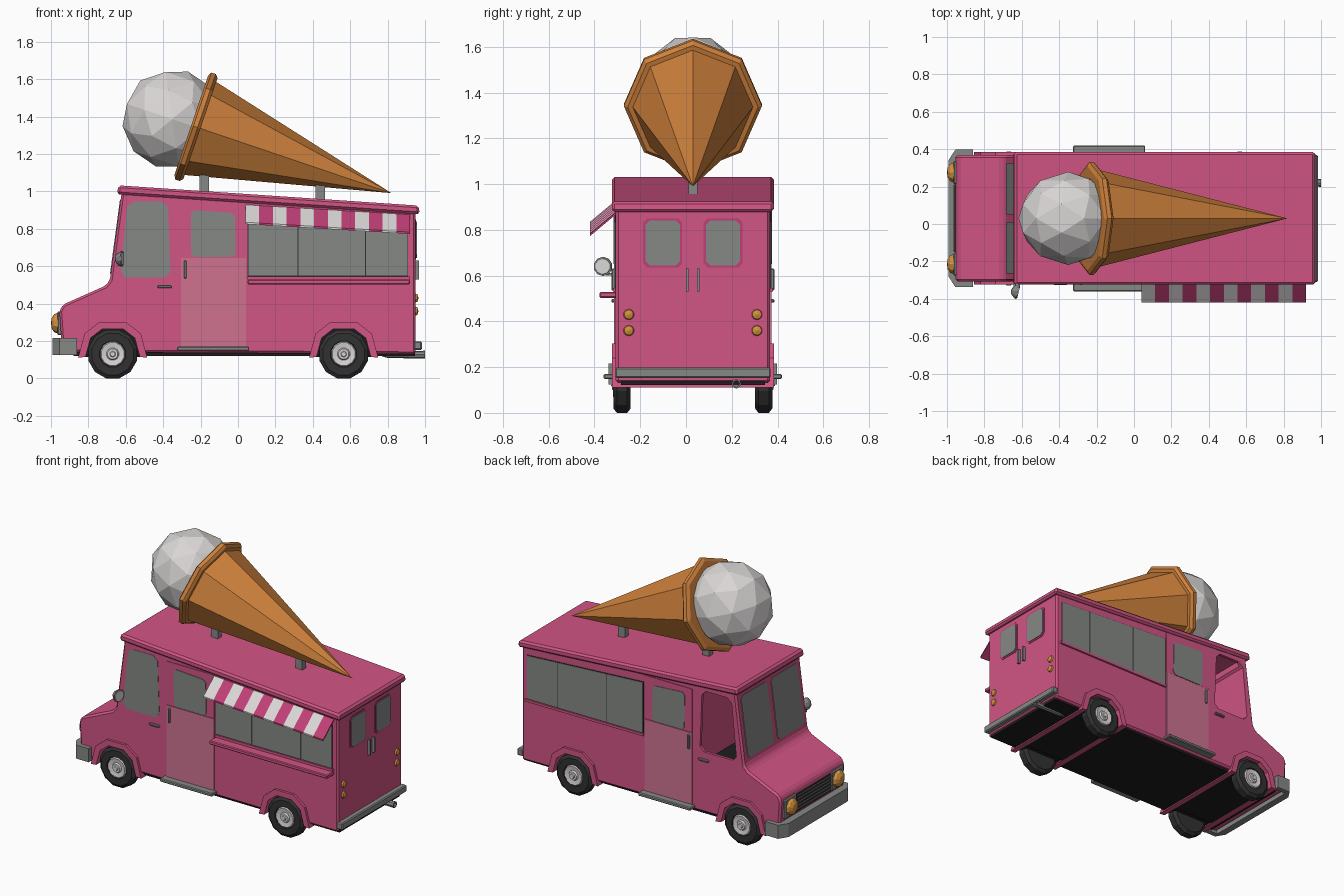
import bpy, bmesh, math
from mathutils import Vector

if "Cube" in bpy.data.objects:
    bpy.data.objects.remove(bpy.data.objects["Cube"])

YC, W = 0.03, 0.338          # centre line and half width of the body


def mat(name, r, g, b):
    m = bpy.data.materials.new(name)
    m.diffuse_color = (r, g, b, 1)
    m.use_nodes = True
    m.node_tree.nodes["Principled BSDF"].inputs["Base Color"].default_value = m.diffuse_color
    return m


PINK = mat("pink paint", 0.64, 0.09, 0.23)
LIGHT = mat("light pink door", 0.62, 0.17, 0.28)
ROSE = mat("rose stripe", 0.52, 0.05, 0.18)
WHITE = mat("off white", 0.70, 0.67, 0.67)
CONE = mat("wafer orange", 0.62, 0.22, 0.045)
AMBER = mat("amber lamp", 0.66, 0.28, 0.05)
GREY = mat("glass and metal grey", 0.24, 0.25, 0.24)
BLACK = mat("black", 0.012, 0.012, 0.012)
TYRE = mat("tyre rubber", 0.03, 0.031, 0.03)


def finish(name, bm, m):
    bmesh.ops.recalc_face_normals(bm, faces=bm.faces)
    me = bpy.data.meshes.new(name)
    bm.to_mesh(me)
    bm.free()
    me.materials.append(m)
    o = bpy.data.objects.new(name, me)
    bpy.context.collection.objects.link(o)
    return o


def prism(name, pts, axis, a, b, m, bevel=0):
    """Extrude a 2D outline along an axis from a to b."""
    put = {"x": lambda p, t: (t, p[0], p[1]), "y": lambda p, t: (p[0], t, p[1]),
           "z": lambda p, t: (p[0], p[1], t)}[axis]
    bm = bmesh.new()
    lo = [bm.verts.new(put(p, a)) for p in pts]
    hi = [bm.verts.new(put(p, b)) for p in pts]
    bm.faces.new(lo)
    bm.faces.new(hi)
    n = len(pts)
    for i in range(n):
        bm.faces.new((lo[i], lo[(i + 1) % n], hi[(i + 1) % n], hi[i]))
    if bevel:
        bmesh.ops.recalc_face_normals(bm, faces=bm.faces)
        bmesh.ops.bevel(bm, geom=bm.edges[:], offset=bevel, segments=1, affect="EDGES")
    return finish(name, bm, m)


def rect(x0, x1, z0, z1):
    return [(x0, z0), (x1, z0), (x1, z1), (x0, z1)]


def box(name, x0, x1, y0, y1, z0, z1, m, bevel=0):
    return prism(name, rect(x0, x1, y0, y1), "z", z0, z1, m, bevel)


def soft(pts, r=0.018):
    """Cut the corners of an outline."""
    out = []
    for i, p in enumerate(pts):
        p = Vector(p)
        for q in (pts[i - 1], pts[(i + 1) % len(pts)]):
            out.append(tuple(p + (Vector(q) - p).normalized() * r))
    return out


def side(name, pts, s, h0, h1, m, bevel=0):
    """Prism on one flank (s = -1 or 1) between two half widths."""
    return prism(name, pts, "y", YC + s * h0, YC + s * h1, m, bevel)


def lathe(name, profile, segs, loc, m, rot=(0, 0, 0), half=0.0):
    """Turn (distance, radius) points round the local x axis."""
    bm = bmesh.new()
    rings = []
    for a, r in profile:
        if r == 0:
            rings.append([bm.verts.new((a, 0, 0))] * segs)
        else:
            rings.append([bm.verts.new((a, r * math.sin(t), r * math.cos(t)))
                          for t in ((k + half) * math.tau / segs for k in range(segs))])
    for A, B in zip(rings, rings[1:]):
        for k in range(segs):
            j = (k + 1) % segs
            bm.faces.new(list(dict.fromkeys((A[k], A[j], B[j], B[k]))))
    o = finish(name, bm, m)
    o.location, o.rotation_euler = loc, rot
    return o


def cut(o, cutter):
    md = o.modifiers.new("cut", "BOOLEAN")
    md.operation, md.solver, md.object = "DIFFERENCE", "EXACT", cutter
    bpy.context.view_layer.objects.active = o
    bpy.ops.object.modifier_apply(modifier=md.name)
    bpy.data.objects.remove(cutter)


# body shell with hollow cab and wheel wells
body = prism("body", [(-0.94, 0.14), (-0.955, 0.36), (-0.935, 0.395), (-0.71, 0.495),
                      (-0.685, 0.525), (-0.622, 0.995), (0.95, 0.89), (0.95, 0.13)],
             "y", YC - W, YC + W, PINK, 0.012)
cab_win = soft([(-0.63, 0.54), (-0.59, 0.945), (-0.375, 0.945), (-0.36, 0.54)], 0.03)
cut(body, prism("cab_cutter", [(-0.63, 0.42), (-0.575, 0.965), (-0.33, 0.965), (-0.33, 0.42)],
                "y", YC - 0.32, YC + 0.32, PINK))
cut(body, prism("window_cutter", cab_win, "y", YC - 0.5, YC + 0.5, PINK))
box("cab_floor", -0.625, -0.332, YC - 0.318, YC + 0.318, 0.415, 0.43, BLACK)
side("cab_glass", cab_win, -1, W - 0.006, W + 0.002, GREY)


def arc(cx, r):
    return [(cx + r * math.cos(math.radians(a)), 0.13 + r * math.sin(math.radians(a)))
            for a in (-6, 36, 68, 112, 144, 186)]


# wheels, arches and wells
for end, cx in (("front", -0.67), ("rear", 0.565)):
    cut(body, prism("well_cutter", arc(cx, 0.146), "y", -1, 1, PINK))
    prism(end + "_well", arc(cx, 0.148), "y", YC - 0.24, YC + 0.24, BLACK)
    prism(end + "_arch", arc(cx, 0.186) + arc(cx, 0.146)[::-1], "y", YC - 0.354, YC + 0.354, PINK)
    for s in (-1, 1):
        at, turn = (cx, YC + s * 0.347, 0.13), (0, 0, s * math.pi / 2)
        lathe(end + "_tyre", [(-0.075, 0), (-0.075, 0.115), (-0.06, 0.1346), (-0.015, 0.1346),
                              (0, 0.115), (0, 0.072), (-0.01, 0.068), (-0.01, 0)],
              12, at, TYRE, turn, 0.5)
        lathe(end + "_hub", [(-0.012, 0.07), (0.002, 0.063), (-0.003, 0.034), (0.006, 0.028),
                             (0.006, 0.016), (0.011, 0.012), (0.011, 0)], 12, at, WHITE, turn, 0.5)
box("underside", -0.88, 0.945, YC - 0.315, YC + 0.315, 0.121, 0.145, BLACK)

# roof slab
prism("roof", [(-0.648, 0.985), (-0.638, 1.032), (0.965, 0.924), (0.972, 0.878)],
      "y", YC - 0.354, YC + 0.354, PINK, 0.012)

# windscreen panes, leaned back with the cab
for s in (-1, 1):
    pane = prism("windscreen", soft(rect(YC + s * 0.02, YC + s * 0.295, 0.56, 0.955)),
                 "x", -0.689, -0.682, GREY)
    for v in pane.data.vertices:
        v.co.x += (v.co.z - 0.525) * 0.134

# doors, side windows, steps and handles on both flanks
for s in (-1, 1):
    side("door_panel", rect(-0.305, 0.042, 0.165, 0.645), s, W - 0.01, W + 0.006, LIGHT)
    side("door_top", rect(-0.305, 0.042, 0.647, 0.935), s, W - 0.01, W + 0.004, PINK)
    side("door_glass", soft([(-0.25, 0.65), (-0.252, 0.90), (-0.017, 0.885), (-0.012, 0.65)]),
         s, W, W + 0.008, GREY)
    side("step", rect(-0.325, 0.06, 0.148, 0.17), s, W - 0.02, 0.39, GREY, 0.005)
    side("door_handle", rect(-0.29, -0.275, 0.535, 0.63), s, W, W + 0.018, GREY, 0.004)
    side("cab_handle", rect(-0.43, -0.355, 0.482, 0.497), s, W, W + 0.018, GREY, 0.004)
    side("window_backing", [(0.052, 0.545), (0.91, 0.545), (0.91, 0.838), (0.052, 0.888)],
         s, W - 0.004, W + 0.003, TYRE)
    for x0, x1 in ((0.057, 0.319), (0.324, 0.679), (0.684, 0.905)):
        side("serving_glass", [(x0, 0.55), (x1, 0.55), (x1, 0.887 - x1 * 0.058),
                               (x0, 0.887 - x0 * 0.058)], s, W, W + 0.006, GREY)
    side("window_sill", rect(0.05, 0.92, 0.53, 0.546), s, W - 0.01, W + 0.012, PINK)
side("serving_shelf", rect(0.052, 0.92, 0.503, 0.528), -1, W - 0.01, 0.408, PINK, 0.005)

# striped awning sloping with the roof
N, X0, X1 = 12, 0.04, 0.92
for i in range(N):
    bm = bmesh.new()
    vs = []
    for dz in (0, -0.01):
        for k, y, z in ((0, -0.30, 0.935), (1, -0.30, 0.935), (1, -0.42, 0.835), (0, -0.42, 0.835)):
            x = X0 + (X1 - X0) * (i + k) / N
            vs.append(bm.verts.new((x, y, z + dz - 0.06 * (x - X0))))
    for f in ((0, 1, 2, 3), (4, 5, 6, 7), (0, 1, 5, 4), (1, 2, 6, 5), (2, 3, 7, 6), (3, 0, 4, 7)):
        bm.faces.new([vs[q] for q in f])
    finish("awning_stripe", bm, ROSE if i % 2 else WHITE)

# rear doors, tail lamps, bumper and exhaust
for s in (-1, 1):
    y0, y1 = sorted((YC + s * 0.057, YC + s * 0.207))
    prism("rear_frame", soft(rect(y0 - 0.01, y1 + 0.01, 0.635, 0.85)), "x", 0.945, 0.953, ROSE)
    prism("rear_glass", soft(rect(y0, y1, 0.645, 0.84)), "x", 0.947, 0.957, GREY)
    box("rear_handle", 0.95, 0.968, YC + s * 0.024 - 0.006, YC + s * 0.024 + 0.006,
        0.53, 0.63, GREY)
    for z in (0.36, 0.43):
        lathe("tail_lamp", [(0, 0.024), (0.01, 0.02), (0.016, 0)], 10, (0.949, YC + s * 0.28, z), AMBER)
box("rear_bumper", 0.94, 0.983, YC - 0.34, YC + 0.34, 0.153, 0.198, GREY, 0.006)
lathe("exhaust", [(0, 0), (0.06, 0.018), (0.26, 0.021), (0.26, 0.014), (0.2, 0.013), (0.2, 0)],
      8, (0.74, 0.22, 0.127), GREY)

# front end: bumper, grille and headlamps
outer = [(-0.86, 0.368), (-0.955, 0.368), (-0.992, 0.31)]
inner = [(-0.86, 0.335), (-0.94, 0.335), (-0.945, 0.31)]
ring = outer + [(x, -y) for x, y in outer[::-1]] + [(x, -y) for x, y in inner] + inner[::-1]
prism("front_bumper", [(x, y + YC) for x, y in ring], "z", 0.125, 0.215, GREY)
box("grille", -0.962, -0.94, YC - 0.18, YC + 0.18, 0.235, 0.35, TYRE)
for i in range(5):
    z = 0.248 + i * 0.022
    box("grille_bar", -0.967, -0.95, YC - 0.175, YC + 0.175, z, z + 0.007, GREY)
for s in (-1, 1):
    y = YC + s * 0.245
    box("lamp_bezel", -0.966, -0.935, y - 0.062, y + 0.062, 0.232, 0.358, GREY, 0.006)
    lathe("headlamp", [(0, 0.056), (0.02, 0.048), (0.033, 0.028), (0.037, 0)], 10,
          (-0.963, y, 0.295), AMBER, (0, 0, math.pi))

# wing mirror
lathe("mirror_shell", [(-0.035, 0), (-0.025, 0.025), (0, 0.042), (0.006, 0.042), (0.006, 0)],
      10, (-0.625, -0.362, 0.64), GREY, (0, 0, -0.25))
lathe("mirror_face", [(0.004, 0.036), (0.009, 0.034), (0.009, 0)], 10,
      (-0.625, -0.362, 0.64), WHITE, (0, 0, -0.25))
box("mirror_arm", -0.645, -0.63, -0.35, -0.29, 0.60, 0.612, GREY)

# giant ice cream on two posts
for x, z in ((-0.18, 0.98), (0.44, 0.94)):
    box("post", x - 0.025, x + 0.025, YC - 0.02, YC + 0.02, z, z + 0.12, GREY)
tilt = (0, math.radians(18.7), 0)
lathe("wafer_cone", [(0.03, 0), (0.03, 0.268), (1.13, 0)], 8, (-0.25, YC, 1.353), CONE, tilt)
lathe("cone_rim", [(0, 0), (0, 0.28), (0.012, 0.302), (0.036, 0.302), (0.052, 0.285), (0.052, 0)],
      8, (-0.25, YC, 1.353), CONE, tilt)
bm = bmesh.new()
bmesh.ops.create_icosphere(bm, subdivisions=2, radius=0.268)
scoop = finish("ice_cream_scoop", bm, WHITE)
scoop.location, scoop.scale = (-0.352, YC, 1.386), (1, 0.93, 1)
scoop.rotation_euler = tilt
